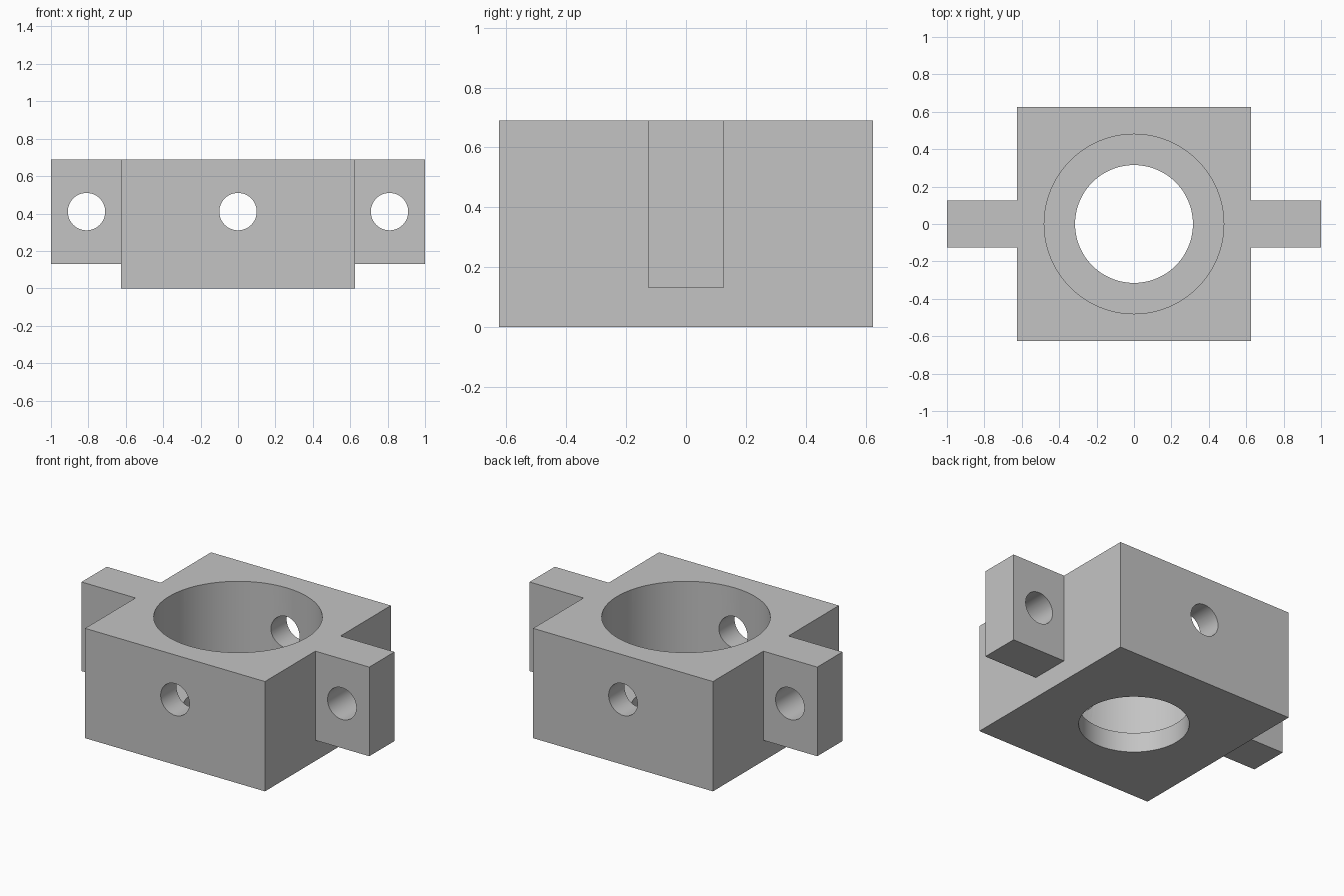
import bpy
from math import pi

cube = bpy.data.objects.get("Cube")
if cube:
    bpy.data.objects.remove(cube, do_unlink=True)

HEIGHT = 0.69
HALF = 0.625
HOLE_Z = 0.41

grey = bpy.data.materials.new("plain grey")
grey.use_nodes = True
colour = (0.55, 0.55, 0.55, 1)
grey.diffuse_color = colour
grey.node_tree.nodes["Principled BSDF"].inputs["Base Color"].default_value = colour


def block(name, half_x, half_y, bottom):
    """Centred box from the given bottom up to the common top."""
    bpy.ops.mesh.primitive_cube_add(size=2, location=(0, 0, (bottom + HEIGHT) / 2))
    ob = bpy.context.object
    ob.name = name
    ob.scale = (half_x, half_y, (HEIGHT - bottom) / 2)
    bpy.ops.object.transform_apply(location=True, rotation=False, scale=True)
    ob.data.materials.append(grey)
    return ob


def cylinder(name, radius, depth, location, tilt=0, sides=96):
    bpy.ops.mesh.primitive_cylinder_add(vertices=sides, radius=radius, depth=depth,
                                        location=location, rotation=(tilt, 0, 0))
    ob = bpy.context.object
    ob.name = name
    ob.data.materials.append(grey)
    return ob


def combine(target, tool, operation):
    """Apply a boolean and discard its helper."""
    mod = target.modifiers.new(tool.name, 'BOOLEAN')
    mod.operation = operation
    mod.solver = 'EXACT'
    mod.object = tool
    bpy.context.view_layer.objects.active = target
    bpy.ops.object.modifier_apply(modifier=mod.name)
    bpy.data.objects.remove(tool, do_unlink=True)


# Square housing with a mounting lug on each side
housing = block("housing", HALF, HALF, 0)
combine(housing, block("side_lugs", 1, 0.125, 0.13), 'UNION')

# Wide bore above a narrower through hole
bore_floor = 0.125
combine(housing, cylinder("bore", 0.48, 2, (0, 0, bore_floor + 1)), 'DIFFERENCE')
combine(housing, cylinder("lower_hole", 0.315, 1, (0, 0, 0)), 'DIFFERENCE')

# Cross holes: one through the housing, one through each lug
for x in (-0.81, 0, 0.81):
    combine(housing, cylinder("cross_hole", 0.1, 2, (x, 0, HOLE_Z), pi / 2, 48), 'DIFFERENCE')

# Smooth bores, sharp corners
bpy.ops.object.select_all(action='DESELECT')
housing.select_set(True)
bpy.context.view_layer.objects.active = housing
bpy.ops.object.shade_smooth_by_angle(angle=pi / 6)
